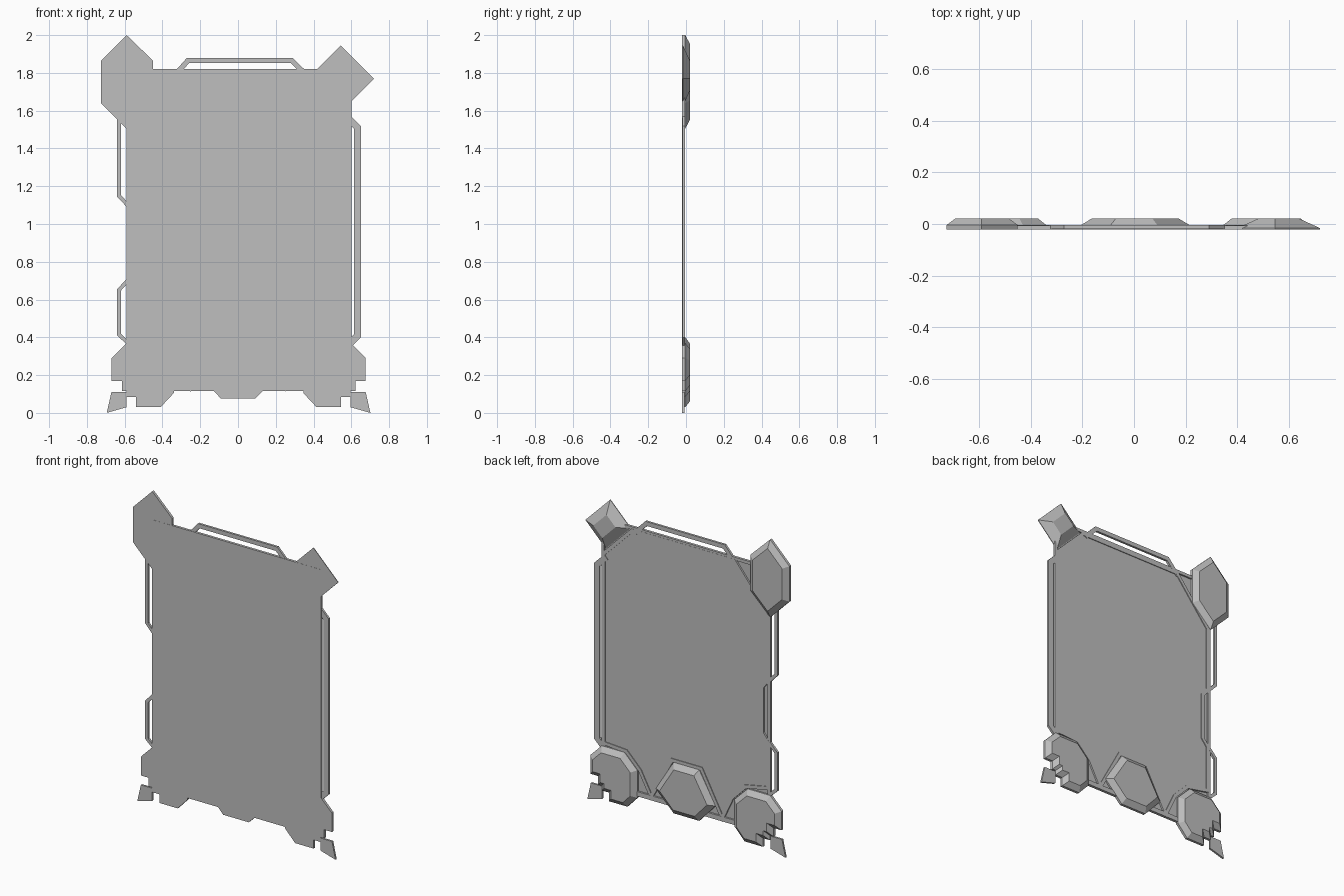
import bpy, bmesh
from mathutils import Vector

if "Cube" in bpy.data.objects:
    bpy.data.objects.remove(bpy.data.objects["Cube"])

grey = bpy.data.materials.new("panel grey")
grey.diffuse_color = (0.52, 0.52, 0.52, 1)
grey.use_nodes = True
grey.node_tree.nodes["Principled BSDF"].inputs["Base Color"].default_value = grey.diffuse_color


def offset(pts, d, closed=True):
    """Mitred offset to the left of the path (inward for a counter-clockwise outline)."""
    p = [Vector(q) for q in pts]
    n = len(p)
    normals = []
    for i in range(n):
        e = (p[(i + 1) % n] - p[i]).normalized()
        normals.append(Vector((-e.y, e.x)))
    out = []
    for i in range(n):
        a, b = normals[i - 1], normals[i]
        if not closed and i == 0:
            a = b
        if not closed and i == n - 1:
            b = a
        out.append(p[i] + (a + b) * d / (1 + a.dot(b)))
    return [tuple(q) for q in out]


def finish(name, bm):
    bmesh.ops.recalc_face_normals(bm, faces=bm.faces)
    me = bpy.data.meshes.new(name)
    bm.to_mesh(me)
    bm.free()
    me.materials.append(grey)
    ob = bpy.data.objects.new(name, me)
    bpy.context.collection.objects.link(ob)
    return ob


def loft(name, rings):
    """Solid through matching outlines, each given as (x-z points, y)."""
    bm = bmesh.new()
    rows = [[bm.verts.new((x, y, z)) for x, z in pts] for pts, y in rings]
    n = len(rows[0])
    for lo, hi in zip(rows, rows[1:]):
        for i in range(n):
            j = (i + 1) % n
            bm.faces.new((lo[i], lo[j], hi[j], hi[i]))
    bm.faces.new(rows[0])
    bm.faces.new(rows[-1])
    return finish(name, bm)


def slab(name, pts, y0, y1):
    return loft(name, [(pts, y0), (pts, y1)])


def boss(name, pts, inset, y_side=-0.004):
    """Raised plate with sloping edges on the back."""
    return loft(name, [(pts, -0.0205), (pts, y_side), (offset(pts, inset), 0.0215)])


def strip(name, path, width, y0, y1, closed=False):
    """Flat bar of constant width following a path."""
    bm = bmesh.new()
    a = [bm.verts.new((x, y0, z)) for x, z in path]
    b = [bm.verts.new((x, y0, z)) for x, z in offset(path, width, closed)]
    n = len(a)
    faces = []
    for i in range(n if closed else n - 1):
        j = (i + 1) % n
        faces.append(bm.faces.new((a[i], a[j], b[j], b[i])))
    r = bmesh.ops.extrude_face_region(bm, geom=faces, use_keep_orig=True)
    vs = [v for v in r["geom"] if isinstance(v, bmesh.types.BMVert)]
    bmesh.ops.translate(bm, verts=vs, vec=(0, y1 - y0, 0))
    return finish(name, bm)


def mirror(pts):
    return [(-x + 0.006, z) for x, z in reversed(pts)]


# Front sheet and its outer rim on the back
sheet = [(-0.59, 0.115), (0.60, 0.115), (0.60, 1.82), (-0.59, 1.82)]
slab("front_sheet", sheet, -0.0215, -0.015)
strip("outer_rim", sheet, 0.02, -0.0155, -0.005, True)

# Inner screen panel with its raised border
screen = [(0.575, 0.40), (0.575, 1.59), (0.38, 1.785), (-0.33, 1.785),
          (-0.56, 1.50), (-0.56, 1.10), (-0.52, 1.05), (-0.52, 0.75),
          (-0.56, 0.70), (-0.56, 0.42), (-0.41, 0.39), (-0.31, 0.29),
          (-0.25, 0.16), (-0.11, 0.42), (0.11, 0.42), (0.25, 0.16),
          (0.32, 0.29), (0.42, 0.39)]
slab("screen_panel", screen, -0.0155, -0.009)
strip("screen_border", screen, -0.022, -0.0155, -0.004, True)

# Thin handles standing off the edges
handles = {
    "top_handle": ([(0.375, 1.795), (0.29, 1.88), (-0.27, 1.88), (-0.35, 1.79)], 0.027),
    "right_handle": ([(0.58, 0.33), (0.65, 0.40), (0.65, 1.52), (0.58, 1.59)], 0.036),
    "upper_left_handle": ([(-0.64, 1.60), (-0.64, 1.145), (-0.57, 1.07)], 0.02),
    "lower_left_handle": ([(-0.57, 0.73), (-0.64, 0.655), (-0.64, 0.41), (-0.57, 0.345)], 0.02),
}
for name, (path, width) in handles.items():
    strip(name, path, width, -0.019, -0.0045)

# Long hexagon on the top left corner
boss("top_left_hexagon", [(-0.725, 1.64), (-0.59, 1.505), (-0.45, 1.64),
                          (-0.45, 1.865), (-0.59, 2.0), (-0.725, 1.865)], 0.034)

# Tilted block on the top right corner
boss("top_right_block", [(0.575, 1.625), (0.72, 1.77), (0.545, 1.945), (0.40, 1.80)],
     0.058, -0.016)

# Hexagon at the middle of the bottom edge
boss("bottom_hexagon", [(-0.09, 0.075), (0.09, 0.075), (0.215, 0.20), (0.09, 0.40),
                        (-0.09, 0.40), (-0.205, 0.20)], 0.034)

# Stepped octagons and loose shards at the bottom corners
octagon = [(-0.67, 0.29), (-0.67, 0.17), (-0.615, 0.17), (-0.615, 0.115),
           (-0.59, 0.115), (-0.59, 0.085), (-0.54, 0.085), (-0.54, 0.03),
           (-0.41, 0.03), (-0.34, 0.105), (-0.34, 0.28), (-0.43, 0.37), (-0.59, 0.37)]
shard = [(-0.695, 0.0), (-0.59, 0.03), (-0.59, 0.11), (-0.67, 0.11)]
for side, fn in (("left", list), ("right", mirror)):
    boss("bottom_%s_octagon" % side, fn(octagon), 0.032)
    slab("bottom_%s_shard" % side, fn(shard), -0.0205, -0.008)

# Bottom rail joining the corner pieces
strip("bottom_rail", [(-0.36, 0.115), (0.36, 0.115)], 0.03, -0.0155, -0.0035)
